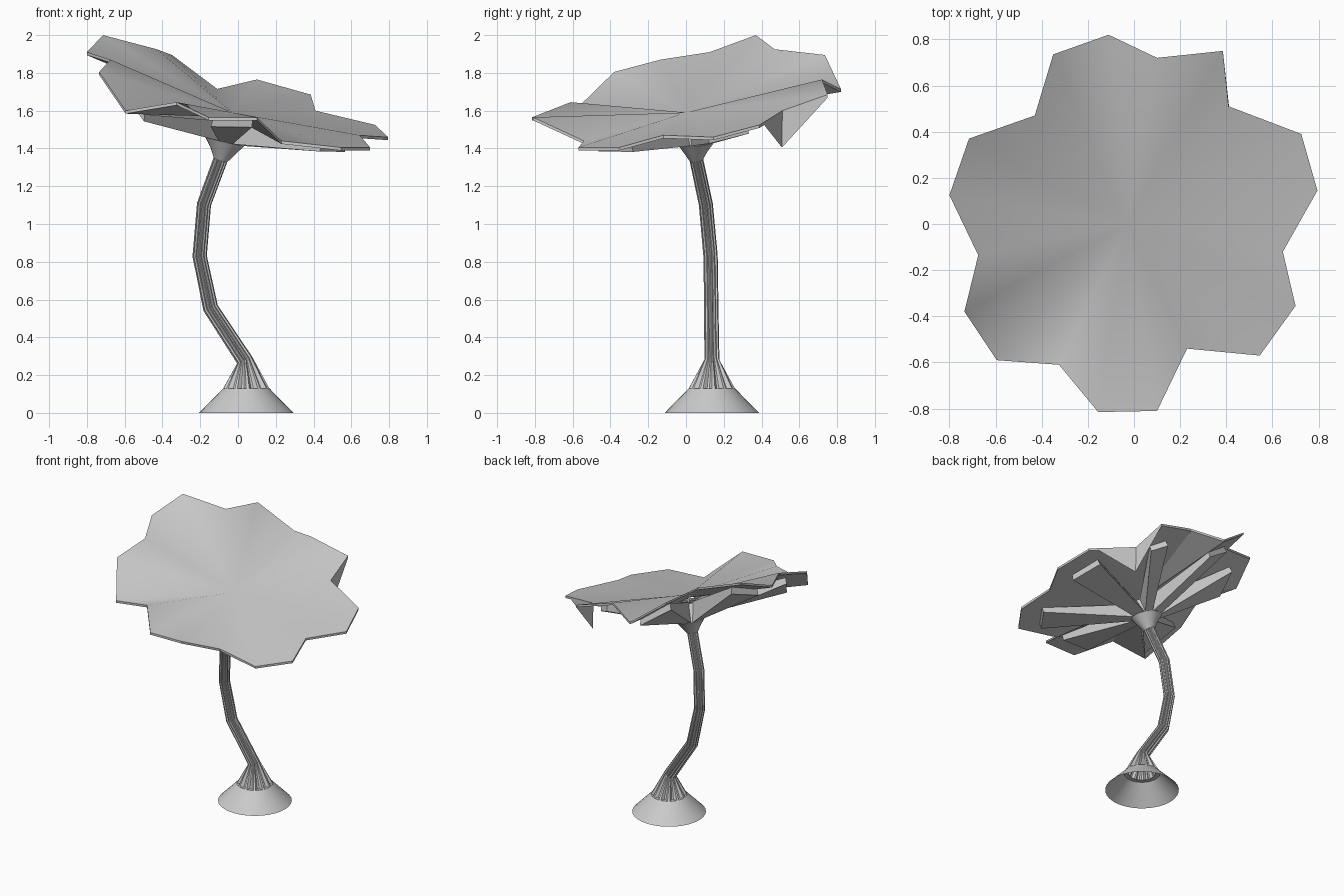
import bpy, bmesh, math
from mathutils import Vector

if "Cube" in bpy.data.objects:
    bpy.data.objects.remove(bpy.data.objects["Cube"])


def make_object(name, verts, faces, angle=30):
    mesh = bpy.data.meshes.new(name)
    mesh.from_pydata([tuple(v) for v in verts], [], faces)
    bm = bmesh.new()
    bm.from_mesh(mesh)
    bmesh.ops.remove_doubles(bm, verts=bm.verts, dist=0.0001)
    bmesh.ops.recalc_face_normals(bm, faces=bm.faces)
    bm.to_mesh(mesh)
    bm.free()
    ob = bpy.data.objects.new(name, mesh)
    bpy.context.collection.objects.link(ob)
    bpy.ops.object.select_all(action='DESELECT')
    bpy.context.view_layer.objects.active = ob
    ob.select_set(True)
    bpy.ops.object.shade_smooth_by_angle(angle=math.radians(angle))
    return ob


def ring(center, radii, slope):
    """Closed ring of points, sheared in z to sit square to a bent path."""
    out, n = [], len(radii)
    for i, r in enumerate(radii):
        a = 2 * math.pi * i / n
        dx, dy = r * math.cos(a), r * math.sin(a)
        out.append(Vector(center) + Vector((dx, dy, slope[0] * dx + slope[1] * dy)))
    return out


def loft(name, rings, angle=30):
    n = len(rings[0])
    verts = [v for r in rings for v in r]
    faces = [(k * n + i, k * n + (i + 1) % n, (k + 1) * n + (i + 1) % n, (k + 1) * n + i)
             for k in range(len(rings) - 1) for i in range(n)]
    return make_object(name, verts, faces, angle)


# Open conical foot with a small inner shelf
loft("foot", [ring((0.044, 0.137, 0), [0.25] * 32, (0, 0)),
              ring((0.044, 0.137, 0.13), [0.122] * 32, (0, 0)),
              ring((0.044, 0.137, 0.13), [0.09] * 32, (0, 0))])

# Fluted stem following a bent path: centre, radius, ring slope
FLUTES = 12
path = [((0.044, 0.137, 0.13), 0.122, (0, 0)),
        ((0.035, 0.137, 0.28), 0.040, (0.45, 0)),
        ((-0.145, 0.134, 0.555), 0.038, (0.4, 0)),
        ((-0.203, 0.13, 0.83), 0.038, (0.05, 0.05)),
        ((-0.18, 0.105, 1.105), 0.037, (-0.2, 0.13)),
        ((-0.093, 0.055, 1.34), 0.036, (-0.35, 0.15))]
loft("stem", [ring(c, [r * f for _ in range(FLUTES) for f in (1, 1, 0.8, 0.8)], s)
              for c, r, s in path], 20)

# Flared collar under the cap, running up into it
HUB = Vector((-0.07, 0.05, 1.435))
HUB_SLOPE = (-0.22, 0.02)
loft("collar", [ring(path[-1][0], [0.036] * 24, path[-1][2]),
                ring((-0.08, 0.052, 1.385), [0.065] * 24, (-0.28, 0.08)),
                ring(HUB, [0.102] * 24, HUB_SLOPE),
                ring((-0.04, 0.02, 1.55), [0.06] * 24, HUB_SLOPE)])

# Cap: seven petals, each listed as a valley followed by its tips
petals = [
    [(0.10, 0.72, 1.765), (0.385, 0.75, 1.685)],
    [(0.41, 0.51, 1.60), (0.725, 0.39, 1.525), (0.795, 0.145, 1.46)],
    [(0.645, -0.12, 1.47), (0.70, -0.355, 1.405), (0.545, -0.57, 1.405)],
    [(0.23, -0.54, 1.44), (0.10, -0.81, 1.565), (-0.155, -0.815, 1.565)],
    [(-0.325, -0.61, 1.645), (-0.595, -0.59, 1.60), (-0.735, -0.38, 1.805)],
    [(-0.675, -0.135, 1.87), (-0.80, 0.125, 1.91), (-0.715, 0.37, 2.0)],
    [(-0.43, 0.47, 1.925), (-0.35, 0.735, 1.895), (-0.11, 0.82, 1.715)]]
rim = [Vector(p) for petal in petals for p in petal]
center = Vector((-0.03, 0.0, 1.59))
n = len(rim)
fan = [(i, (i + 1) % n, n) for i in range(n)]
THICK = Vector((0, 0, -0.016))
make_object("cap_top", rim + [center], fan, 60)

# Thin underside sheet and rim wall
low_center = center + THICK * 1.5
low = [p + THICK for p in rim]
make_object("cap_underside", low + [low_center], fan, 15)
make_object("cap_rim", rim + low,
            [(i, (i + 1) % n, n + (i + 1) % n, n + i) for i in range(n)], 20)

# Drooping fold below one valley
i = len(petals[0])
tip = rim[i] + Vector((0.002, -0.002, -0.195))
make_object("drooping_fold", [low[i - 1], low[i], low[i].lerp(low[i + 1], 0.8), tip],
            [(0, 1, 3), (1, 2, 3)], 10)

# Tapered ribs running from the collar towards the tips of each petal
verts, faces = [], []


def add(*pts):
    faces.append(list(range(len(verts), len(verts) + len(pts))))
    verts.extend(pts)


def hub_point(p):
    d = Vector((p.x - HUB.x, p.y - HUB.y)).normalized() * 0.10
    return HUB + Vector((d.x, d.y, HUB_SLOPE[0] * d.x + HUB_SLOPE[1] * d.y))


for k, petal in enumerate(petals):
    va, vb = Vector(petal[0]), Vector(petals[(k + 1) % len(petals)][0])
    t0, t1 = Vector(petal[1]), Vector(petal[-1])
    if len(petal) == 2:                    # the petal with a single tip
        t0, t1 = t0.lerp(va, 0.35), t1.lerp(vb, 0.35)
    sides = []
    for t, v in ((t0, va), (t1, vb)):
        t = t + THICK
        h = hub_point(v.lerp(t, 0.1))
        end = h.lerp(t, 0.8) + Vector((0, 0, -0.012))
        sides.append((h, h.lerp(low_center, 0.8), low_center.lerp(t, 0.82), end))
    (h0, c0, s0, e0), (h1, c1, s1, e1) = sides
    add(h0, e0, e1, h1)          # lower face
    add(h0, c0, s0, e0)          # sides
    add(h1, e1, s1, c1)
    add(e0, s0, s1, e1)          # outer end
make_object("ribs", verts, faces, 15)
